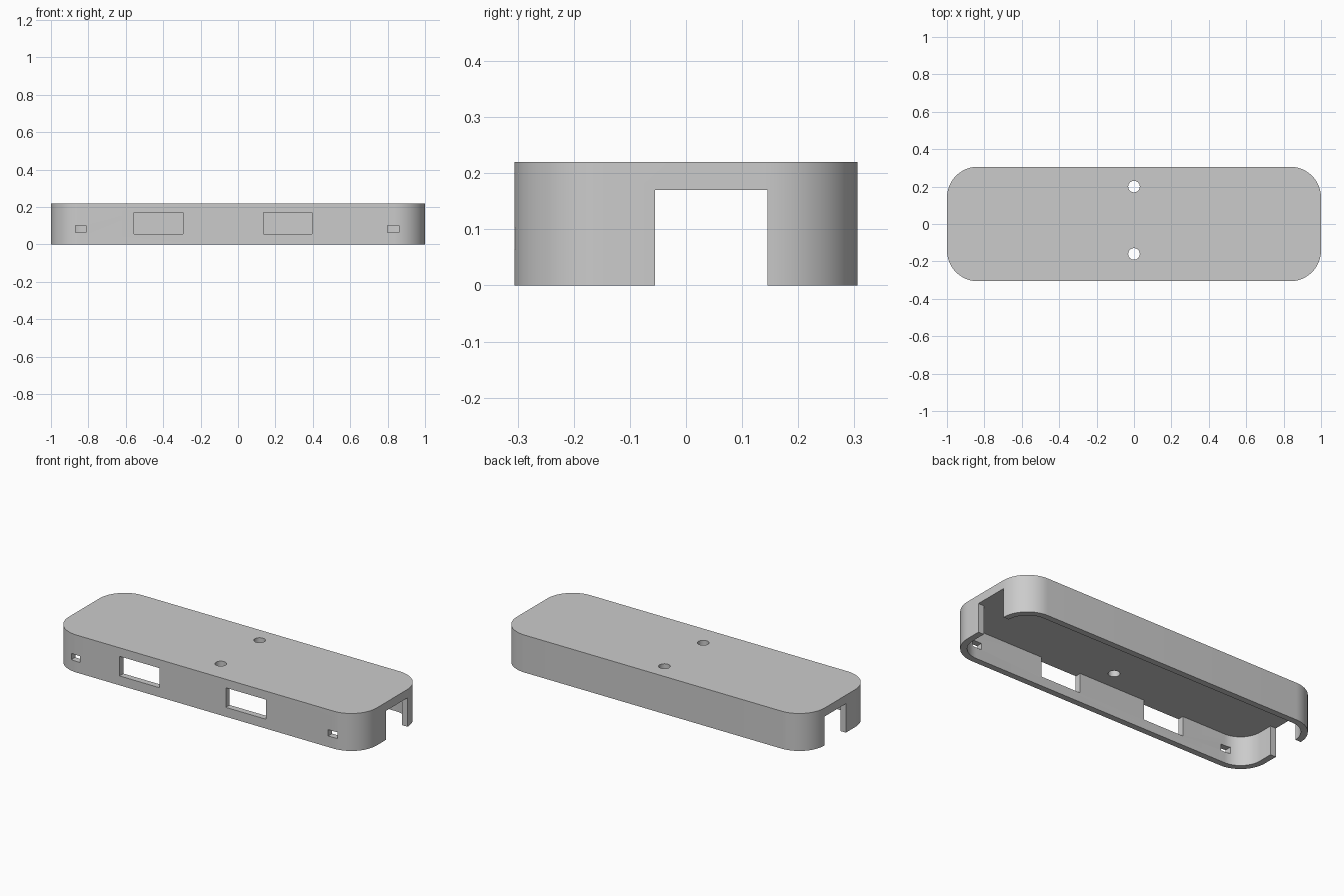
import bpy
import bmesh
from math import cos, sin, pi, radians

default = bpy.data.objects.get("Cube")
if default:
    bpy.data.objects.remove(default, do_unlink=True)

HX, HY, HEIGHT = 1.0, 0.306, 0.22   # half length, half width, height
CORNER, WALL, CEILING = 0.165, 0.036, 0.17

grey = bpy.data.materials.new("plain grey")
grey.use_nodes = True
grey.diffuse_color = (0.6, 0.6, 0.6, 1)
grey.node_tree.nodes["Principled BSDF"].inputs["Base Color"].default_value = (0.6, 0.6, 0.6, 1)


def prism(name, outline, z0, z1):
    """Extrude a closed outline from z0 up to z1."""
    bm = bmesh.new()
    base = bm.faces.new([bm.verts.new((x, y, z0)) for x, y in outline])
    top = bmesh.ops.extrude_face_region(bm, geom=[base])["geom"]
    verts = [v for v in top if isinstance(v, bmesh.types.BMVert)]
    bmesh.ops.translate(bm, verts=verts, vec=(0, 0, z1 - z0))
    bmesh.ops.recalc_face_normals(bm, faces=bm.faces)
    mesh = bpy.data.meshes.new(name)
    bm.to_mesh(mesh)
    bm.free()
    mesh.materials.append(grey)
    obj = bpy.data.objects.new(name, mesh)
    bpy.context.collection.objects.link(obj)
    return obj


def rounded(hx, hy, r, steps=16):
    """Rounded rectangle outline."""
    points = []
    for quarter, (sx, sy) in enumerate([(1, 1), (-1, 1), (-1, -1), (1, -1)]):
        for i in range(steps + 1):
            a = (quarter + i / steps) * pi / 2
            points.append((sx * (hx - r) + r * cos(a), sy * (hy - r) + r * sin(a)))
    return points


def rect(x0, x1, y0, y1):
    return [(x0, y0), (x1, y0), (x1, y1), (x0, y1)]


def circle(x, y, r, n=32):
    return [(x + r * cos(2 * pi * i / n), y + r * sin(2 * pi * i / n)) for i in range(n)]


def cut(target, outline, z0, z1):
    cutter = prism("cutter", outline, z0, z1)
    cutter.hide_render = True
    mod = target.modifiers.new("cut", "BOOLEAN")
    mod.operation, mod.solver, mod.object = "DIFFERENCE", "EXACT", cutter
    bpy.context.view_layer.objects.active = target
    bpy.ops.object.modifier_apply(modifier=mod.name)
    bpy.data.objects.remove(cutter, do_unlink=True)


# Hollow cover, open underneath
cover = prism("cover_shell", rounded(HX, HY, CORNER), 0, HEIGHT)
cut(cover, rounded(HX - WALL, HY - WALL, CORNER - WALL), -0.1, CEILING)

# Notches in both end walls
for x0, x1 in ((-1.1, -0.9), (0.9, 1.1)):
    cut(cover, rect(x0, x1, -0.055, 0.145), -0.1, CEILING)

# Two large windows and two small slots in the front wall
for x0, x1, z0, z1 in ((-0.555, -0.295, 0.055, CEILING), (0.135, 0.395, 0.055, CEILING),
                       (-0.87, -0.812, 0.065, 0.102), (0.8, 0.86, 0.065, 0.102)):
    cut(cover, rect(x0, x1, -0.4, -0.2), z0, z1)

# Screw holes through the top
for y in (-0.16, 0.2):
    cut(cover, circle(0, y, 0.031), 0.1, 0.3)

bpy.ops.object.select_all(action="DESELECT")
cover.select_set(True)
bpy.context.view_layer.objects.active = cover
bpy.ops.object.shade_smooth_by_angle(angle=radians(30))
